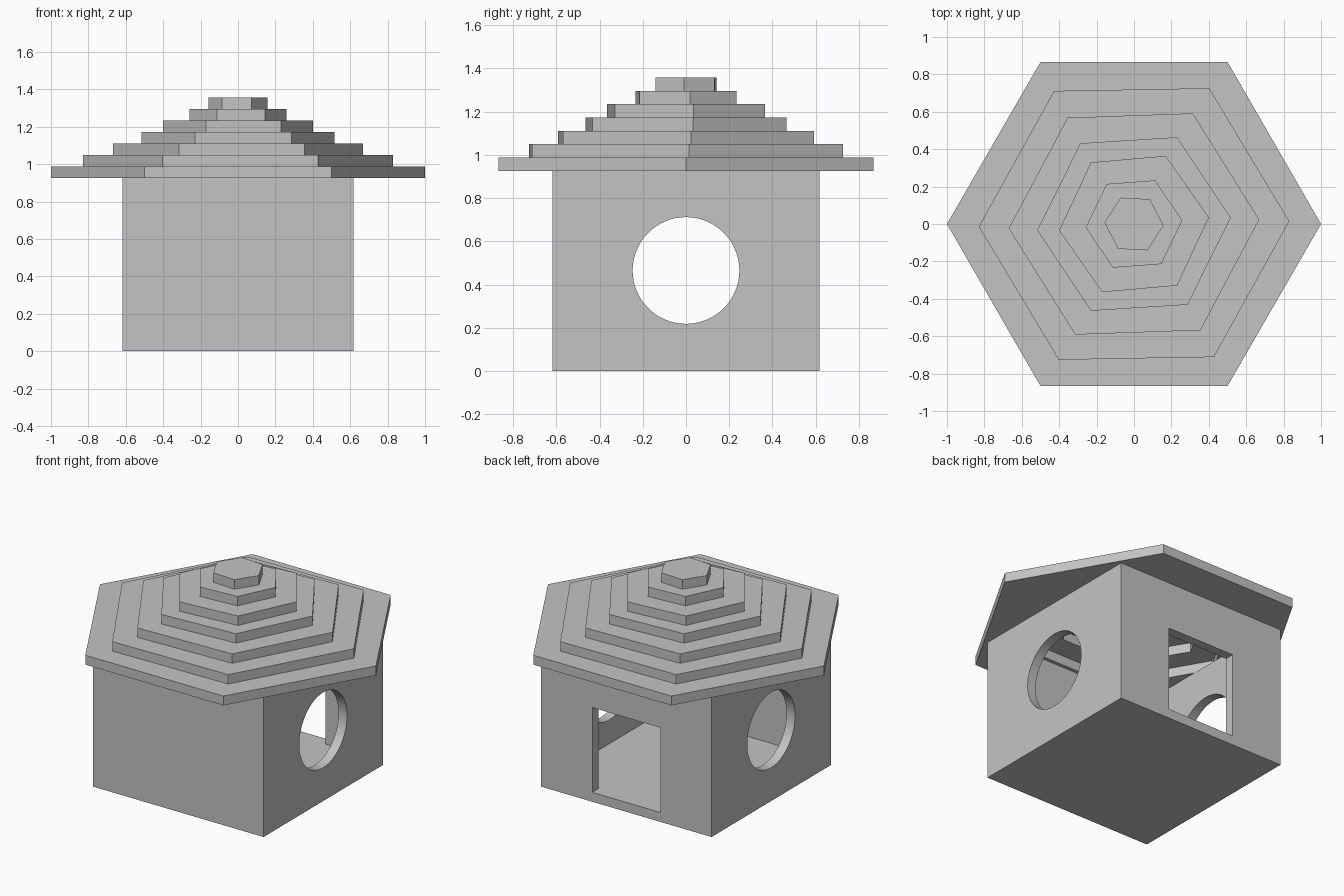
import bpy, bmesh, math
from mathutils import Matrix

cube = bpy.data.objects.get("Cube")
if cube:
    bpy.data.objects.remove(cube, do_unlink=True)

U = 0.0617            # wall, floor and roof layer thickness
HALF = 10 * U         # half the width of the house
WALL_TOP = 15 * U

grey = bpy.data.materials.new("plain_grey")
grey.use_nodes = True
grey.diffuse_color = (0.55, 0.55, 0.55, 1)
grey.node_tree.nodes["Principled BSDF"].inputs["Base Color"].default_value = (0.55, 0.55, 0.55, 1)


def add_object(name, bm):
    bmesh.ops.recalc_face_normals(bm, faces=bm.faces)
    mesh = bpy.data.meshes.new(name)
    bm.to_mesh(mesh)
    bm.free()
    mesh.materials.append(grey)
    obj = bpy.data.objects.new(name, mesh)
    bpy.context.collection.objects.link(obj)
    return obj


def box(name, lo, hi):
    bm = bmesh.new()
    size = [b - a for a, b in zip(lo, hi)]
    mid = [(a + b) / 2 for a, b in zip(lo, hi)]
    bmesh.ops.create_cube(bm, size=1, matrix=Matrix.Translation(mid) @ Matrix.Diagonal((*size, 1)))
    return add_object(name, bm)


def cut(obj, cutter):
    cutter.hide_render = True
    mod = obj.modifiers.new("cut", 'BOOLEAN')
    mod.operation = 'DIFFERENCE'
    mod.solver = 'EXACT'
    mod.object = cutter
    bpy.context.view_layer.objects.active = obj
    bpy.ops.object.modifier_apply(modifier=mod.name)
    bpy.data.objects.remove(cutter, do_unlink=True)


def hex_layer(name, outer, inner, twist, z):
    """Six-sided slab, hollow when an inner radius is given."""
    bm = bmesh.new()

    def ring(radius, height):
        return [bm.verts.new((radius * math.cos(twist + i * math.pi / 3),
                              radius * math.sin(twist + i * math.pi / 3), height)) for i in range(6)]

    loops = [ring(outer, z), ring(outer, z + U)]
    if inner > 0:
        loops += [ring(inner, z + U), ring(inner, z)]
        pairs = zip(loops, loops[1:] + loops[:1])
    else:
        bm.faces.new(loops[0])
        bm.faces.new(loops[1])
        pairs = [loops]
    for a, b in pairs:
        for i in range(6):
            j = (i + 1) % 6
            bm.faces.new((a[i], a[j], b[j], b[i]))
    return add_object(name, bm)


# House body: open-topped box with a floor
house = box("house_walls", (-HALF, -HALF, 0), (HALF, HALF, WALL_TOP))
inside = HALF - U
cut(house, box("room_cutter", (-inside, -inside, U), (inside, inside, WALL_TOP + U)))

# Doorway in the back wall, level with the floor
cut(house, box("door_cutter", (-4 * U, inside - U, U), (4 * U, HALF + U, 10 * U)))

# Round windows through both side walls
bm = bmesh.new()
bmesh.ops.create_cone(bm, cap_ends=True, segments=64, radius1=4 * U, radius2=4 * U, depth=3,
                      matrix=Matrix.Translation((0, 0, 0.465)) @ Matrix.Rotation(math.pi / 2, 4, 'Y'))
cut(house, add_object("window_cutter", bm))

# Stepped roof: slightly twisted hexagonal layers, hollow below
layers = [(1.0, 0), (0.83, 1), (0.67, 2), (0.518, 3.6), (0.402, 5), (0.259, 4.2), (0.158, -3)]
for i, (radius, twist) in enumerate(layers):
    hollow = radius - 0.385 if radius > 0.5 else 0
    hex_layer(f"roof_layer_{i + 1}", radius, hollow, math.radians(twist), WALL_TOP + i * U)

# Smooth window rims, sharp corners
bpy.ops.object.select_all(action='DESELECT')
house.select_set(True)
bpy.context.view_layer.objects.active = house
bpy.ops.object.shade_smooth_by_angle(angle=math.radians(30))
